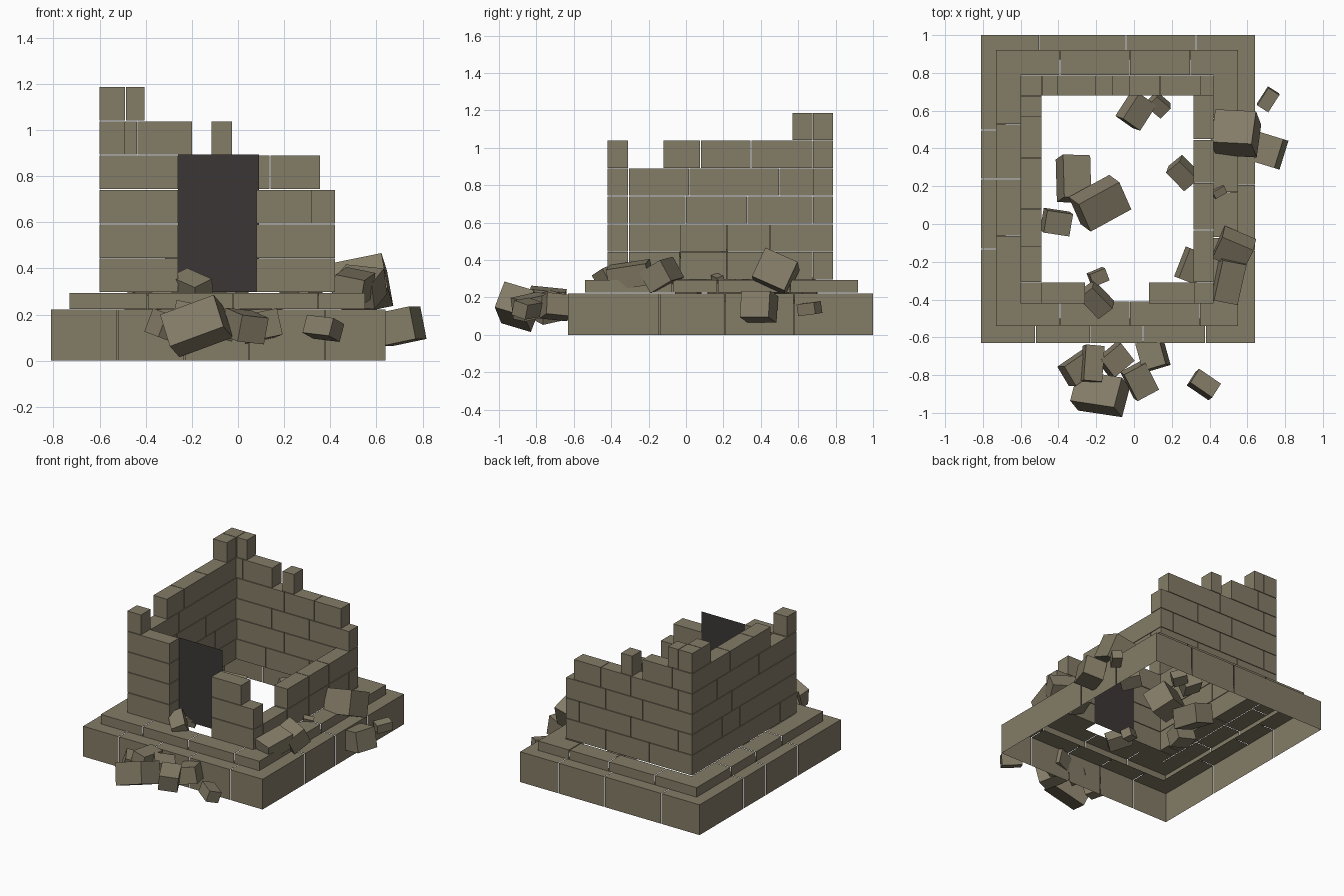
import bpy
import bmesh
from mathutils import Matrix, Vector, Euler

if "Cube" in bpy.data.objects:
    bpy.data.objects.remove(bpy.data.objects["Cube"], do_unlink=True)


def make_material(name, rgb):
    mat = bpy.data.materials.new(name)
    mat.use_nodes = True
    mat.diffuse_color = (*rgb, 1)
    mat.node_tree.nodes["Principled BSDF"].inputs["Base Color"].default_value = (*rgb, 1)
    return mat


stone = make_material("weathered stone", (0.23, 0.20, 0.135))
dark = make_material("dark doorway", (0.045, 0.037, 0.037))


def finish(name, bm, mat):
    mesh = bpy.data.meshes.new(name)
    bm.to_mesh(mesh)
    bm.free()
    mesh.materials.append(mat)
    obj = bpy.data.objects.new(name, mesh)
    bpy.context.collection.objects.link(obj)
    return obj


def add_block(bm, low, high):
    low, high = Vector(low), Vector(high)
    bmesh.ops.create_cube(bm, size=1, matrix=Matrix.Translation((low + high) / 2) @ Matrix.Diagonal((*(high - low), 1)))


def add_run(bm, axis, near, far, bottom, top, edges, gap=0.004):
    """Row of blocks along x or y, split at the given edges by narrow joints."""
    last = len(edges) - 2
    for i, (a, b) in enumerate(zip(edges, edges[1:])):
        b -= gap if i < last else 0
        if axis == "x":
            add_block(bm, (a, near, bottom), (b, far, top - gap))
        else:
            add_block(bm, (near, a, bottom), (far, b, top - gap))


def build_ring(name, x0, x1, y0, y1, bottom, top, front, back, left, right, thick=0.13):
    """Rectangular ring of blocks, open below and inside; front and back rows own the corners."""
    bm = bmesh.new()
    add_run(bm, "x", y0, y0 + thick, bottom, top, [x0, *front, x1])
    add_run(bm, "x", y1 - thick, y1, bottom, top, [x0, *back, x1])
    add_run(bm, "y", x0, x0 + thick, bottom, top, [y0 + thick, *left, y1 - thick])
    add_run(bm, "y", x1 - thick, x1, bottom, top, [y0 + thick, *right, y1 - thick])

    # Keep only the tops and the outer perimeter
    def exposed(face):
        c = face.calc_center_median()
        edge_distance = min(c.x - x0, x1 - c.x, c.y - y0, y1 - c.y, abs(top - c.z))
        return edge_distance < 0.01

    bm.normal_update()
    bmesh.ops.delete(bm, geom=[f for f in bm.faces if not exposed(f)], context="FACES")
    finish(name, bm, stone)


# Stepped foundation
build_ring("foundation", -0.81, 0.64, -0.63, 1.0, 0, 0.225,
           (-0.52, -0.23, 0.05, 0.38), (-0.5, -0.04, 0.33),
           (-0.13, 0.24, 0.5), (-0.14, 0.21, 0.58))
build_ring("step", -0.73, 0.55, -0.54, 0.92, 0.225, 0.298,
           (-0.39, -0.02, 0.35), (-0.39, -0.02, 0.3),
           (-0.06, 0.24, 0.53), (-0.07, 0.17, 0.56))

# Ruined walls: each entry is a course number and the block edges along it
BASE, COURSE = 0.297, 0.149


def build_wall(name, axis, near, far, rows):
    bm = bmesh.new()
    for course, edges in rows:
        z = BASE + COURSE * course
        add_run(bm, axis, near, far, z, z + COURSE, edges)
    finish(name, bm, stone)


build_wall("back_wall", "x", 0.68, 0.785, [
    (0, (-0.6, -0.25, 0.1, 0.42)),
    (1, (-0.486, -0.1, 0.31)),
    (2, (-0.6, -0.2, 0.1, 0.42)),
    (3, (-0.486, -0.1, 0.14, 0.355)),
    (4, (-0.6, -0.435, -0.2)),
    (4, (-0.115, -0.025)),
    (5, (-0.486, -0.405)),
])
build_wall("front_wall", "x", -0.42, -0.31, [
    *[(course, (-0.6, -0.26)) for course in range(4)],
    (4, (-0.6, -0.49)),
    (0, (0.08, 0.42)),
    (1, (0.08, 0.42)),
    (2, (0.08, 0.32)),
])
build_wall("left_side_wall", "y", -0.6, -0.49, [
    (0, (-0.306, -0.23, 0.27, 0.676)),
    (1, (-0.306, 0.24, 0.44, 0.785)),
    (2, (-0.306, 0, 0.33, 0.676)),
    (3, (-0.306, 0.02, 0.5, 0.785)),
    (4, (-0.12, 0.08, 0.35, 0.676)),
    (5, (0.57, 0.68, 0.785)),
])
build_wall("right_side_wall", "y", 0.314, 0.42, [
    (0, (-0.306, -0.03, 0.22, 0.45, 0.676)),
    (1, (-0.03, 0.22, 0.45, 0.785)),
])

# Dark doorway panel, a single upright face
bm = bmesh.new()
top = BASE + 4 * COURSE
corners = [(-0.26, BASE), (0.09, BASE), (0.09, top), (-0.26, top)]
bm.faces.new([bm.verts.new((x, -0.308, z)) for x, z in corners])
finish("doorway_panel", bm, dark)


# Fallen blocks: centre, length, width, then rotation about x, y and z
def scatter(name, rocks):
    for x, y, z, length, width, *turn in rocks:
        bm = bmesh.new()
        size = Matrix.Diagonal((length, width, width * 0.9, 1))
        bmesh.ops.create_cube(bm, size=1, matrix=Matrix.Translation((x, y, z)) @ Euler(turn).to_matrix().to_4x4() @ size)
        finish(name, bm, stone)


scatter("front_rubble", [
    (-0.18, -0.9, 0.15, 0.25, 0.17, -0.3, -0.35, -0.15),
    (-0.29, -0.76, 0.14, 0.17, 0.12, 0.2, 0.3, 0.6),
    (-0.22, -0.74, 0.2, 0.19, 0.1, 0.2, 0.1, 1.5),
    (-0.1, -0.72, 0.16, 0.14, 0.12, 0.2, 0.2, 0.7),
    (0.03, -0.83, 0.15, 0.16, 0.13, -0.1, 0.2, -1.1),
    (0.1, -0.69, 0.15, 0.15, 0.13, 0.2, -0.1, -1.3),
    (0.37, -0.85, 0.14, 0.14, 0.09, -0.3, 0.1, -0.6),
])
scatter("side_rubble", [
    (0.54, 0.48, 0.33, 0.22, 0.19, -0.42, -0.2, -0.05),
    (0.71, 0.39, 0.15, 0.15, 0.16, 0, -0.2, -0.3),
    (0.71, 0.66, 0.14, 0.11, 0.07, 0.1, -0.1, 1),
    (0.53, -0.13, 0.32, 0.18, 0.14, 0.5, 0.1, -0.4),
    (0.5, -0.3, 0.32, 0.22, 0.13, 0.2, -0.15, 1.35),
    (0.3, -0.22, 0.34, 0.17, 0.1, 0.3, 0, 1.2),
    (0.45, 0.17, 0.3, 0.07, 0.04, 0.3, 0.2, 0.5),
    (0.26, 0.27, 0.32, 0.14, 0.1, 0.4, 0.2, -0.8),
])
scatter("inner_rubble", [
    (-0.32, 0.24, 0.26, 0.23, 0.15, 0.3, 0.2, 1.6),
    (-0.18, 0.11, 0.38, 0.25, 0.17, 0.4, 0.2, 0.5),
    (-0.41, 0.01, 0.24, 0.14, 0.12, 0.1, 0.2, -0.15),
    (0.01, 0.6, 0.24, 0.16, 0.12, 0.4, 0.1, 1),
    (0.13, 0.63, 0.22, 0.1, 0.08, 0.3, 0.3, -0.7),
    (-0.19, -0.28, 0.3, 0.09, 0.07, 0.2, 0.2, 0.4),
    (-0.2, -0.4, 0.32, 0.16, 0.1, 0.4, 0.3, -0.8),
])
